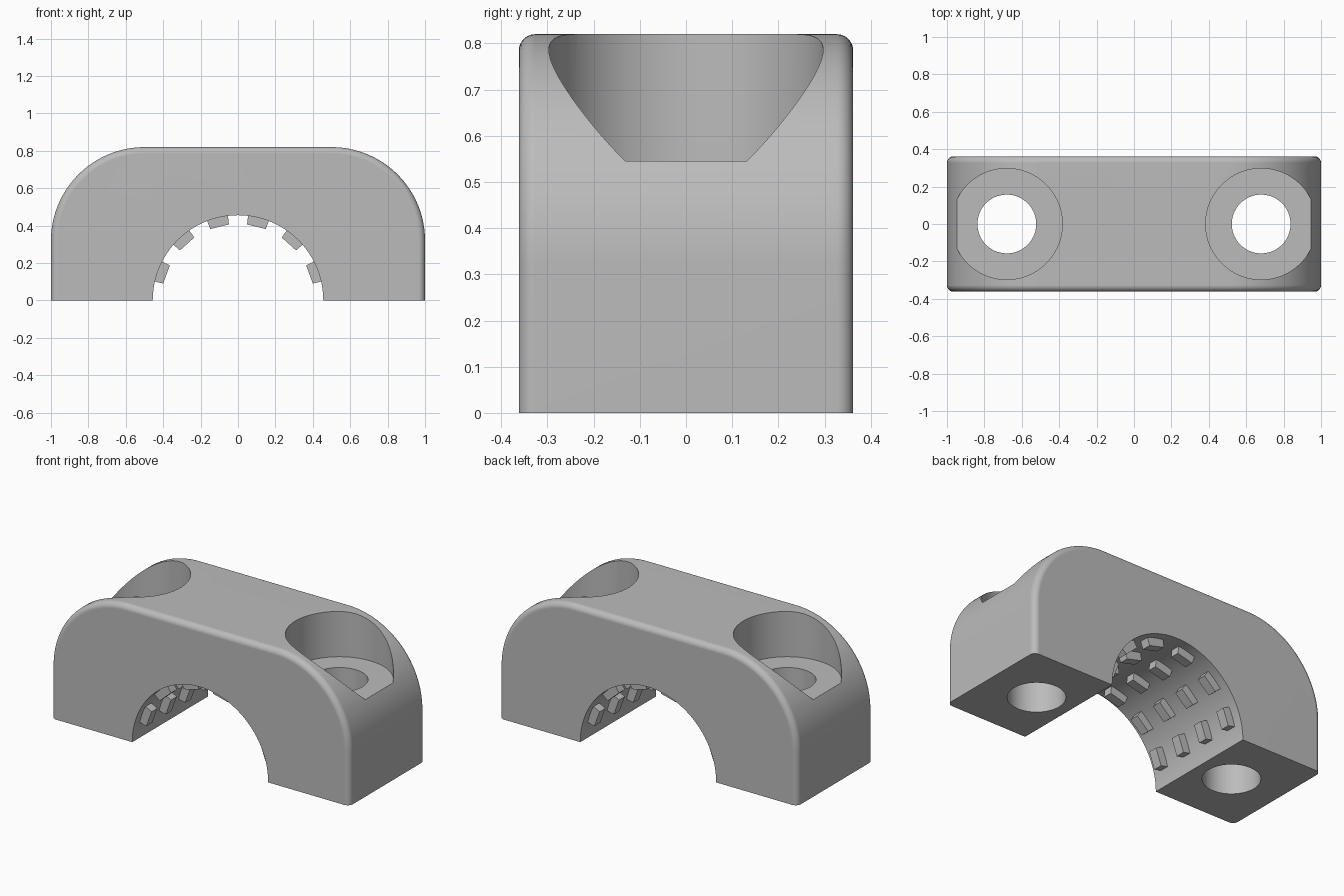
import bpy, bmesh, math
from mathutils import Matrix, Vector

if "Cube" in bpy.data.objects:
    bpy.data.objects.remove(bpy.data.objects["Cube"], do_unlink=True)

HALF_DEPTH, HEIGHT, CORNER, FILLET = 0.362, 0.82, 0.5, 0.035
ARCH_R, BOLT_X, SEAT_Z = 0.456, 0.68, 0.545

grey = bpy.data.materials.new("plain_grey")
grey.use_nodes = True
colour = (0.5, 0.5, 0.5, 1)
grey.diffuse_color = colour
grey.node_tree.nodes["Principled BSDF"].inputs["Base Color"].default_value = colour


def make_object(name, bm):
    bmesh.ops.recalc_face_normals(bm, faces=bm.faces[:])
    mesh = bpy.data.meshes.new(name)
    bm.to_mesh(mesh)
    bm.free()
    mesh.materials.append(grey)
    obj = bpy.data.objects.new(name, mesh)
    bpy.context.collection.objects.link(obj)
    return obj


def extrude_profile(bm, points, y0, y1):
    """Extrude an (x, z) outline along y."""
    face = bm.faces.new([bm.verts.new((x, y0, z)) for x, z in points])
    new = bmesh.ops.extrude_face_region(bm, geom=[face])["geom"]
    verts = [v for v in new if isinstance(v, bmesh.types.BMVert)]
    bmesh.ops.translate(bm, verts=verts, vec=(0, y1 - y0, 0))


def activate(obj):
    bpy.ops.object.select_all(action="DESELECT")
    obj.select_set(True)
    bpy.context.view_layer.objects.active = obj


def cut(target, name, radius, depth, centre, rotation=Matrix()):
    """Subtract a cylinder from the target."""
    bm = bmesh.new()
    bmesh.ops.create_cone(bm, cap_ends=True, segments=96, radius1=radius, radius2=radius,
                          depth=depth, matrix=Matrix.Translation(centre) @ rotation)
    cutter = make_object(name, bm)
    cutter.hide_render = True
    mod = target.modifiers.new(name, "BOOLEAN")
    mod.operation, mod.solver, mod.object = "DIFFERENCE", "EXACT", cutter
    activate(target)
    bpy.ops.object.modifier_apply(modifier=mod.name)
    bpy.data.objects.remove(cutter, do_unlink=True)


# Clamp body: rounded-shoulder outline with filleted front and back rims
steps = 32
right = [(1 - CORNER + CORNER * math.cos(a), HEIGHT - CORNER + CORNER * math.sin(a))
         for a in (math.pi / 2 * i / steps for i in range(steps + 1))]
outline = [(1, 0)] + right + [(-x, z) for x, z in reversed(right)] + [(-1, 0)]
bm = bmesh.new()
extrude_profile(bm, outline, -HALF_DEPTH, HALF_DEPTH)
rim = [e for e in bm.edges
       if abs(e.verts[0].co.y - e.verts[1].co.y) < 1e-4
       and max(v.co.z for v in e.verts) > 0.01]
bmesh.ops.bevel(bm, geom=rim, offset=FILLET, segments=6, profile=0.5, affect="EDGES")
body = make_object("clamp_body", bm)

# Arch and the two counterbored bolt holes
cut(body, "arch_cutter", ARCH_R, 2, Vector((0, 0, 0)), Matrix.Rotation(math.pi / 2, 4, "X"))
for side in (-1, 1):
    cut(body, "bolt_cutter", 0.157, 3, Vector((side * BOLT_X, 0, 0)))
    cut(body, "counterbore_cutter", 0.297, 1, Vector((side * BOLT_X, 0, SEAT_Z + 0.5)))

activate(body)
bpy.ops.object.shade_smooth_by_angle(angle=math.radians(30))
weighted = body.modifiers.new("even_shading", "WEIGHTED_NORMAL")
weighted.keep_sharp = True

# Grip teeth: wedges in rows around the inside of the arch
bm = bmesh.new()
half_angle, half_width = math.radians(7.2), 0.028
for angle in range(20, 161, 28):
    a0, a1 = math.radians(angle) - half_angle, math.radians(angle) + half_angle
    wedge = [(r * math.cos(a), r * math.sin(a))
             for r, a in ((0.41, a0), (0.475, a0), (0.475, a1), (0.41, a1))]
    for row in range(4):
        y = (row - 1.5) * 0.186
        extrude_profile(bm, wedge, y - half_width, y + half_width)
make_object("grip_teeth", bm)
